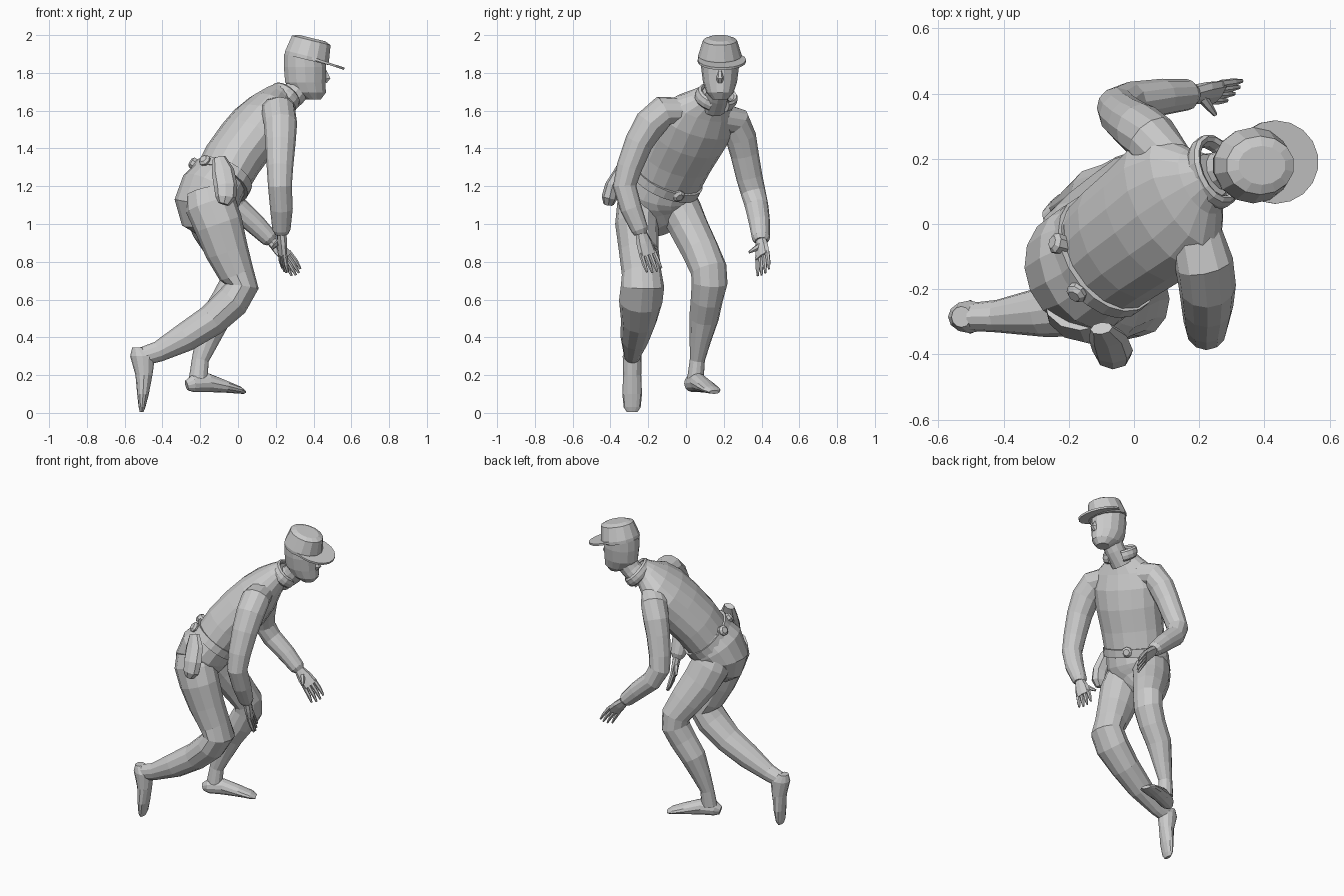
import bpy, bmesh, math
from mathutils import Vector as V


def loft(name, secs, side=(0, 1, 0), n=12, axis=None):
    """Skin of elliptical rings; each section is x, y, z, half-width along side, half-depth."""
    bm = bmesh.new()
    pts = [V(q[:3]) for q in secs]
    rings = []
    for i, q in enumerate(secs):
        t = V(axis) if axis else pts[min(i + 1, len(pts) - 1)] - pts[max(i - 1, 0)]
        t.normalize()
        s = V(side)
        s = (s - t * s.dot(t)).normalized()
        o = t.cross(s)
        rings.append([bm.verts.new(pts[i] + s * q[3] * math.cos(k * math.tau / n)
                                   + o * q[4] * math.sin(k * math.tau / n)) for k in range(n)])
    for a, b in zip(rings, rings[1:]):
        for k in range(n):
            bm.faces.new((a[k], a[(k + 1) % n], b[(k + 1) % n], b[k]))
    bm.faces.new(rings[0][::-1])
    bm.faces.new(rings[-1])
    bmesh.ops.recalc_face_normals(bm, faces=bm.faces)
    me = bpy.data.meshes.new(name)
    bm.to_mesh(me)
    bm.free()
    ob = bpy.data.objects.new(name, me)
    bpy.context.collection.objects.link(ob)
    return ob


LEFT = (-.42, .88, -.13)      # body's own left, as the trunk is turned
LEAN = V((.46, .42, .78))     # trunk direction

# Trunk and hips
loft("torso", [(-.09, -.10, 1.23, .19, .145), (-.03, -.05, 1.34, .2, .15), (.05, .01, 1.45, .21, .15),
               (.11, .06, 1.54, .22, .135), (.16, .10, 1.615, .19, .105), (.205, .13, 1.665, .11, .08),
               (.24, .15, 1.70, .07, .06)], LEFT, 16)
loft("pelvis", [(-.09, -.10, 1.25, .185, .145), (-.14, -.13, 1.18, .2, .165), (-.175, -.14, 1.10, .185, .16),
                (-.17, -.13, 1.02, .13, .13), (-.15, -.11, .97, .06, .07)], LEFT, 16)

# Belt with pouches
c = V((-.09, -.10, 1.235))
loft("belt", [(*(c + LEAN * d), .2, .162) for d in (-.025, .025)], LEFT, 20)
for i, p in enumerate([(-.235, -.06, 1.32), (-.175, -.21, 1.335), (.01, -.15, 1.165), (.02, -.04, 1.15)]):
    out = (V(p) - c).normalized()
    loft(f"belt_pouch_{i + 1}", [(*(V(p) + out * d), r, r) for d, r in ((-.03, .03), (.008, .033), (.02, .02))],
         LEFT, 8)

# Holster at the right hip
loft("holster", [(-.10, -.32, 1.35, .035, .02), (-.08, -.35, 1.28, .06, .03), (-.065, -.39, 1.20, .062, .04),
                 (-.065, -.405, 1.14, .055, .042), (-.075, -.41, 1.105, .03, .028)], (1, 0, 0), 8)

# Legs
loft("right_leg", [(-.16, -.23, 1.17, .1, .12), (-.145, -.25, 1.1, .115, .135), (-.105, -.26, 1.0, .115, .13),
                   (-.06, -.25, .86, .105, .115), (-.01, -.235, .74, .105, .095), (.02, -.23, .67, .115, .09),
                   (-.03, -.24, .59, .115, .09), (-.14, -.25, .49, .095, .085), (-.28, -.27, .40, .077, .077),
                   (-.42, -.283, .325, .05, .055), (-.50, -.285, .30, .043, .05)])
loft("left_leg", [(-.18, -.06, 1.16, .1, .12), (-.165, -.03, 1.08, .11, .125), (-.125, .015, .98, .105, .12),
                  (-.06, .075, .86, .1, .105), (-.01, .12, .76, .097, .088), (-.01, .125, .69, .095, .085),
                  (-.055, .11, .6, .085, .085), (-.12, .095, .5, .078, .08), (-.165, .075, .38, .056, .062),
                  (-.20, .06, .28, .04, .045), (-.21, .05, .18, .044, .05)])

# Feet
loft("right_foot", [(-.53, -.285, .345, .032, .03), (-.505, -.285, .30, .05, .066), (-.498, -.285, .2, .048, .045),
                    (-.503, -.285, .1, .052, .031), (-.508, -.285, .03, .045, .018), (-.51, -.285, .005, .028, .01)],
     axis=(0, 0, -1))
loft("left_foot", [(-.272, .02, .145, .022, .027), (-.24, .03, .155, .043, .045), (-.16, .065, .16, .047, .05),
                   (-.07, .105, .14, .054, .033), (0, .135, .122, .052, .02), (.03, .15, .11, .03, .01)],
     (-.45, .9, 0))

# Arms
loft("right_arm", [(.19, -.03, 1.6, .08, .07), (.215, -.12, 1.595, .09, .085), (.225, -.19, 1.53, .088, .085),
                   (.225, -.25, 1.43, .08, .075), (.222, -.30, 1.3, .07, .068), (.222, -.325, 1.2, .063, .062),
                   (.23, -.29, 1.08, .06, .057), (.23, -.245, .97, .048, .045), (.232, -.24, .945, .035, .033)],
     (1, 0, 0))
loft("left_arm", [(.11, .18, 1.57, .08, .07), (.055, .26, 1.54, .085, .08), (.02, .29, 1.46, .082, .078),
                  (-.01, .31, 1.37, .075, .072), (-.04, .335, 1.25, .07, .067), (-.05, .355, 1.17, .066, .065),
                  (-.01, .375, 1.09, .062, .062), (.09, .39, 1.0, .056, .056), (.165, .397, .925, .048, .046),
                  (.18, .398, .908, .033, .033)])


# Hands
def hand(side_name, wrist, knuckle, tip, spread, thumb):
    w, k, t, s = V(wrist), V(knuckle), V(tip), V(spread).normalized()
    loft(side_name + "_palm", [(*w, .03, .026), (*w.lerp(k, .5), .045, .023), (*k, .05, .018)], s, 8)
    for i in range(4):
        o = i - 1.5
        end = w.lerp(t, .95 if i in (0, 3) else 1.0)
        end = end + s * o * .028
        a = k.lerp(w, .15) + s * o * .024
        mid = a.lerp(end, .55) + (k - (w + t) / 2) * .25
        loft(f"{side_name}_finger_{i + 1}", [(*a, .013, .013), (*mid, .012, .012), (*end, .006, .006)], s, 6)
    a = w.lerp(k, .3)
    loft(side_name + "_thumb", [(*a, .02, .018), (*a.lerp(V(thumb), .6), .014, .013), (*V(thumb), .007, .007)],
         (.3, .2, .9), 6)


hand("right", (.232, -.24, .96), (.235, -.20, .835), (.25, -.165, .745), (-.35, .9, .25), (.18, -.15, .87))
hand("left", (.175, .398, .915), (.26, .405, .825), (.315, .41, .735), (.5, .65, .4), (.25, .335, .85))

# Neck and open collar
loft("neck", [(.22, .145, 1.62, .07, .065), (.29, .165, 1.68, .062, .065), (.35, .18, 1.76, .065, .075)])
arc = []
for k in range(15):
    a = math.radians(25 + k * 310 / 14)
    p = V((.245, .16, 1.67)) + V((-.35, .93, -.1)) * .1 * math.sin(a) + V((.6, .2, -.6)) * .085 * math.cos(a)
    arc.append((*p, .034, .016))
loft("collar", arc, LEAN, 8)

# Head and nose
loft("head", [(.40, .18, 1.66, .04, .04), (.375, .18, 1.695, .072, .092), (.357, .18, 1.75, .09, .11),
              (.355, .18, 1.83, .1, .115), (.35, .18, 1.90, .1, .108)], n=14, axis=(0, 0, 1))
loft("nose", [(.455, .18, 1.82, .01, .01), (.468, .18, 1.77, .02, .025), (.46, .18, 1.75, .015, .012)], n=6)

# Cap with peak
tilt = (.24, 0, .97)
loft("cap_crown", [(.362, .18, 1.87, .116, .122), (.366, .18, 1.89, .117, .122), (.388, .18, 1.972, .09, .108),
                   (.393, .18, 1.984, .06, .075)], n=14, axis=tilt)
loft("cap_peak", [(.432, .19, 1.858, .128, .138), (.435, .19, 1.87, .128, .138)], n=18, axis=(.31, 0, .95))
